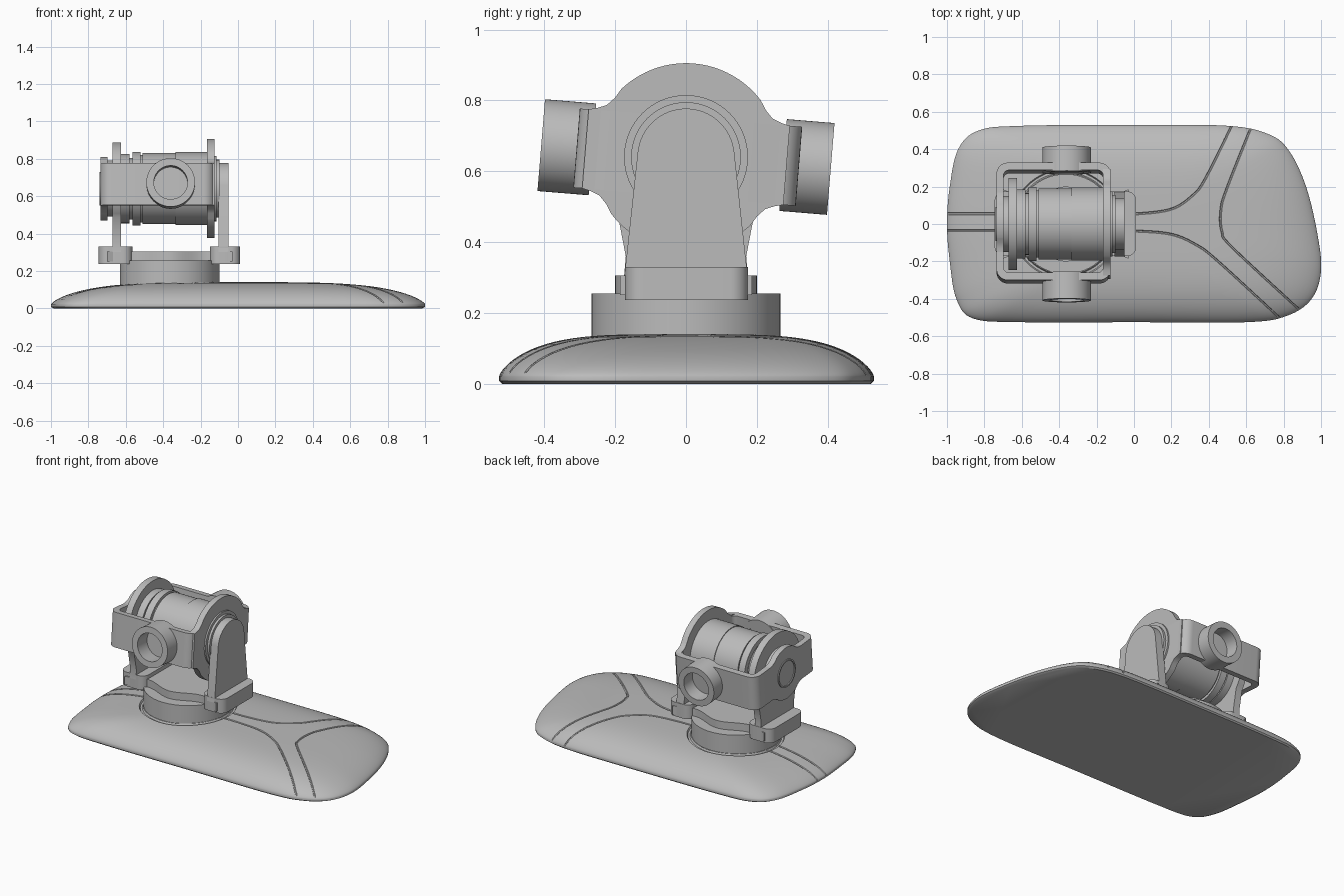
import bpy, bmesh, math
from mathutils import Vector, Matrix

cube = bpy.data.objects.get("Cube")
if cube:
    bpy.data.objects.remove(cube)

grey = bpy.data.materials.new("satin grey")
grey.use_nodes = True
grey.diffuse_color = (0.5, 0.5, 0.5, 1)
grey.node_tree.nodes["Principled BSDF"].inputs["Base Color"].default_value = (0.5, 0.5, 0.5, 1)

AX, AZ = -0.365, 0.64        # pivot column x, roll axis height
TILT = Matrix.Translation((0, 0, AZ)) @ Matrix.Rotation(math.radians(-4.7), 4, 'X')


def finish(name, bm, matrix=None):
    bmesh.ops.recalc_face_normals(bm, faces=bm.faces)
    if matrix:
        bm.transform(matrix)
    mesh = bpy.data.meshes.new(name)
    bm.to_mesh(mesh)
    bm.free()
    mesh.materials.append(grey)
    ob = bpy.data.objects.new(name, mesh)
    bpy.context.collection.objects.link(ob)
    smooth(ob)
    return ob


def smooth(ob):
    bpy.ops.object.select_all(action='DESELECT')
    ob.select_set(True)
    bpy.context.view_layer.objects.active = ob
    bpy.ops.object.shade_smooth_by_angle(angle=math.radians(35))


def place(p, q, h, axis):
    return {'X': (h, p, q), 'Y': (p, h, q), 'Z': (p, q, h)}[axis]


def prism(name, outer, axis, lo, hi, inner=None, matrix=None):
    """Extrude a profile, optionally with a matching inner opening."""
    bm = bmesh.new()
    loops = [[bm.verts.new(place(p, q, h, axis)) for p, q in prof]
             for prof in (outer, inner) if prof for h in (lo, hi)]
    n = len(outer)
    pairs = [(0, 1), (2, 3), (0, 2), (1, 3)] if inner else [(0, 1)]
    for a, b in pairs:
        for i in range(n):
            j = (i + 1) % n
            bm.faces.new((loops[a][i], loops[a][j], loops[b][j], loops[b][i]))
    if not inner:
        bm.faces.new(loops[0])
        bm.faces.new(loops[1])
    return finish(name, bm, matrix)


def arc(cx, cy, r, a, b, n=24):
    angles = [math.radians(a + (b - a) * i / n) for i in range(n + 1)]
    return [(cx + r * math.cos(t), cy + r * math.sin(t)) for t in angles]


def circle(cx, cy, r, n=64):
    return arc(cx, cy, r, 0, 360, n)[:-1]


def rounded(x0, x1, y0, y1, r):
    corners = [(x1 - r, y1 - r), (x0 + r, y1 - r), (x0 + r, y0 + r), (x1 - r, y0 + r)]
    return [p for i, (x, y) in enumerate(corners) for p in arc(x, y, r, 90 * i, 90 * i + 90, 8)]


def spline(pts, closed=False, steps=10):
    """Smooth curve through the given points."""
    n, out = len(pts), []
    get = lambda i: Vector(pts[i % n] if closed else pts[max(0, min(n - 1, i))])
    for i in range(n if closed else n - 1):
        a, b, c, d = (get(i + k) for k in (-1, 0, 1, 2))
        for s in range(steps):
            t = s / steps
            out.append(0.5 * (2 * b + (c - a) * t + (2 * a - 5 * b + 4 * c - d) * t * t
                              + (3 * b - a - 3 * c + d) * t ** 3))
    return out if closed else out + [get(n - 1)]


# Domed base: one outline, shrunk in rings towards a rounded top
outline = spline([(1, -.25), (.98, -.05), (.92, .2), (.83, .39), (.72, .48), (.5, .525), (0, .53),
                  (-.6, .525), (-.83, .5), (-.94, .4), (-.985, .2), (-1, 0), (-.985, -.2),
                  (-.95, -.4), (-.86, -.505), (-.6, -.525), (0, -.525), (.6, -.525),
                  (.82, -.49), (.95, -.4)], True, 8)


def dome_z(k):
    return 0.02 + 0.12 * max(0, 1 - min(k, 1) ** 4) ** 0.7


def surface(x, y):
    """Height of the dome above a point."""
    p, best = Vector((x, y)), 0
    for a, b in zip(outline, outline[1:] + outline[:1]):
        det = a.x * b.y - a.y * b.x
        u, v = (p.x * b.y - p.y * b.x) / det, (a.x * p.y - a.y * p.x) / det
        if u >= 0 and v >= 0:
            best = max(best, u + v)
    return dome_z(best)


bm = bmesh.new()
levels = [(.985, 0), (1, .008)] + [(math.sin(math.pi / 2 * (1 - i / 24)), None) for i in range(24)]
rings = [[bm.verts.new((p.x * k, p.y * k, dome_z(k) if z is None else z)) for p in outline]
         for k, z in levels]
for a, b in zip(rings, rings[1:]):
    for i in range(len(a)):
        j = (i + 1) % len(a)
        bm.faces.new((a[i], a[j], b[j], b[i]))
bm.faces.new(rings[0])
bm.faces.new(rings[-1])
base = finish("domed_base", bm)

# Fine seam grooves cut along the dome
seams = [
    spline([(-1.02, .055), (-.8, .055), (-.6, .055)]),
    spline([(-1.02, -.035), (-.8, -.035), (-.6, -.035)]),
    spline([(-.15, .055), (.02, .055), (.2, .08), (.31, .15), (.38, .24), (.53, .54)]),
    spline([(-.15, -.038), (.02, -.038), (.2, -.055), (.33, -.11), (.45, -.2), (.82, -.54)]),
    spline([(.635, .54), (.5, .2), (.465, .08), (.47, -.04), (.53, -.13), (.93, -.5)]),
    [Vector(p) for p in circle(AX, 0, .282)],
]
for i, path in enumerate(seams):
    closed = i == len(seams) - 1
    data = bpy.data.curves.new("seam", 'CURVE')
    data.dimensions = '3D'
    data.bevel_depth = 0.012 if closed else 0.006
    data.bevel_resolution = 1
    data.use_fill_caps = True
    line = data.splines.new('POLY')
    line.points.add(len(path) - 1)
    line.use_cyclic_u = closed
    for pt, p in zip(line.points, path):
        pt.co = (p.x, p.y, surface(p.x, p.y), 1)
    curve = bpy.data.objects.new("seam", data)
    bpy.context.collection.objects.link(curve)
    dg = bpy.context.evaluated_depsgraph_get()
    cutter = bpy.data.objects.new("seam_cutter", bpy.data.meshes.new_from_object(curve.evaluated_get(dg)))
    bpy.context.collection.objects.link(cutter)
    mod = base.modifiers.new("groove", 'BOOLEAN')
    mod.operation, mod.solver, mod.object = 'DIFFERENCE', 'EXACT', cutter
    bpy.context.view_layer.objects.active = base
    bpy.ops.object.modifier_apply(modifier=mod.name)
    bpy.data.objects.remove(curve)
    bpy.data.objects.remove(cutter)
smooth(base)

# Turntable and lower bracket
prism("turntable", circle(AX, 0, .267), 'Z', .08, .255)
xs = [-.70 + .67 * i / 40 for i in range(41)]
edge = [(x, .17 + .03 * math.cos(2 * math.pi * (x - AX) / .4)) for x in xs]
prism("bracket_plate", edge + [(x, -y) for x, y in reversed(edge)], 'Z', .25, .305)
for side, x0, x1 in (("right", -.745, -.565), ("left", -.15, .012)):
    prism(side + "_bracket_foot", rounded(x0, x1, -.172, .175, .05), 'Z', .237, .33)

# Uprights of the bracket
prism("left_upright", [(-.175, .3), (.175, .3), (.17, .34)] + arc(0, AZ, .137, 8, 172)
      + [(-.17, .34)], 'X', -.105, -.05)
prism("right_upright", [(-.175, .3), (.175, .3), (.17, .36)] + arc(0, AZ, .247, -38, 218, 48)
      + [(-.17, .36)], 'X', -.67, -.625)

# Stepped roll drum between the uprights
steps = [("outer_hub", .15, -.71, -.66), ("end_collar", .185, -.63, -.58), ("drum_neck", .165, -.59, -.55),
         ("drum_lip", .197, -.565, -.52), ("drum_groove", .18, -.525, -.505),
         ("drum_back", .19, -.51, -.335), ("drum_front", .195, -.335, -.16),
         ("front_disc", .175, -.13, -.115), ("front_cap", .155, -.12, -.1)]
for name, r, lo, hi in steps:
    prism(name, circle(0, AZ, r), 'X', lo, hi)

# Tilted frame: rectangular hoop with side cheeks and two sockets
prism("frame_hoop", rounded(-.735, -.125, -.31, .32, .06), 'Z', -.112, .112,
      rounded(-.698, -.165, -.27, .28, .03), TILT)


def cheek(r, start, blend):
    """Round plate flaring into the hoop on both sides."""
    top = list(reversed(blend)) + arc(0, 0, r, start, 180 - start, 32) + [(-y, z) for y, z in blend]
    return top + [(y, -z) for y, z in reversed(top)]


prism("left_cheek", cheek(.265, 42, [(.214, .15), (.235, .128), (.26, .118), (.285, .112)]),
      'X', -.165, -.125, matrix=TILT)
prism("right_cheek_top", cheek(.17, 58, [(.11, .127), (.14, .114), (.18, .11), (.25, .11)]),
      'X', -.735, -.698, matrix=TILT)
prism("right_cheek_ring", circle(0, 0, .09), 'X', -.741, -.72, circle(0, 0, .08), TILT)
for name, lo, hi in (("front_socket", -.41, -.265), ("back_socket", .275, .41)):
    prism(name, circle(AX + .005, 0, .13), 'Y', lo, hi, circle(AX + .005, 0, .09), TILT)
